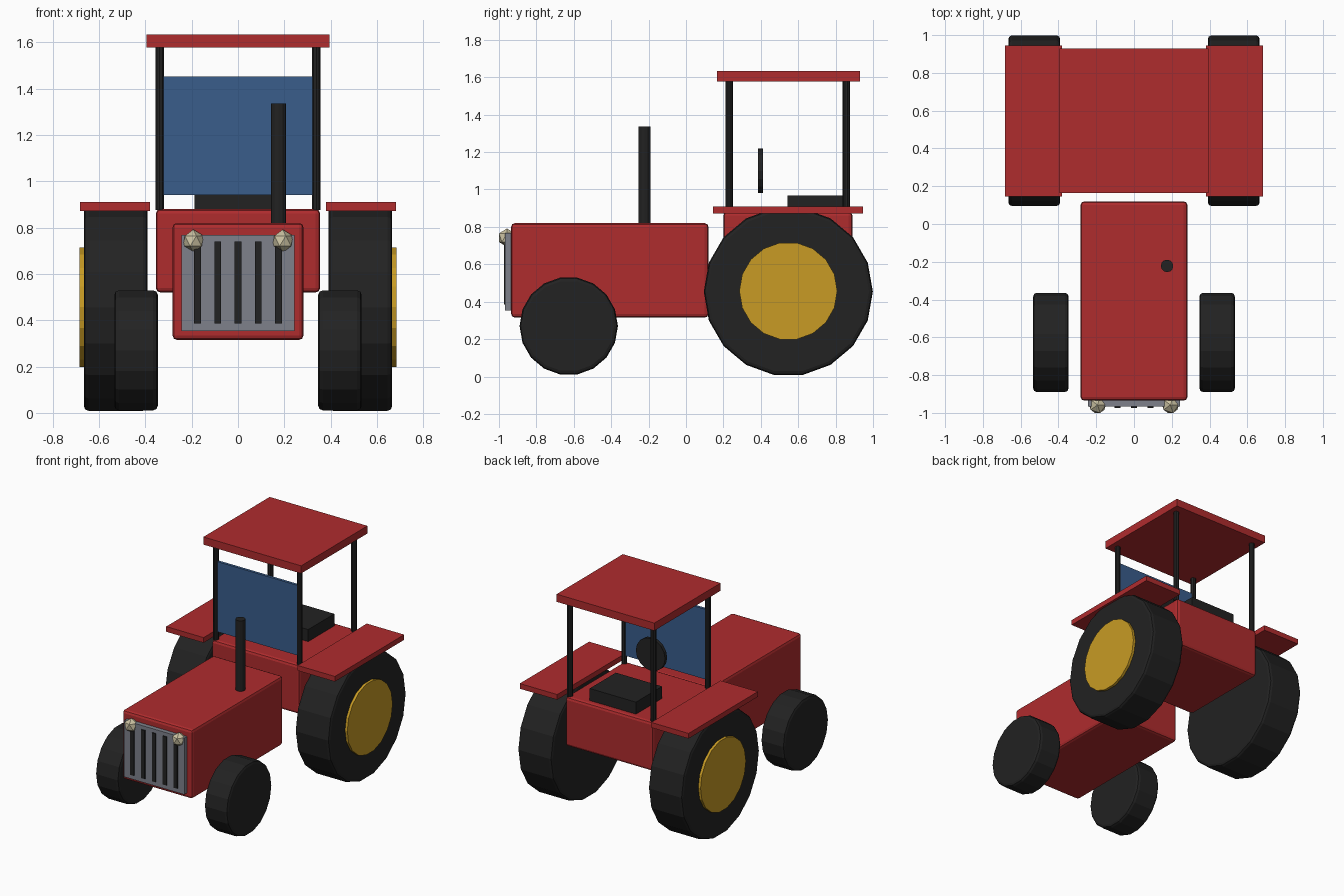
import bpy, math

if "Cube" in bpy.data.objects:
    bpy.data.objects.remove(bpy.data.objects["Cube"])


def material(name, rgb):
    m = bpy.data.materials.new(name)
    m.diffuse_color = (*rgb, 1)
    m.use_nodes = True
    m.node_tree.nodes["Principled BSDF"].inputs["Base Color"].default_value = m.diffuse_color
    return m


RED = material("red paint", (0.43, 0.025, 0.027))
BLACK = material("black rubber", (0.016, 0.016, 0.016))
GOLD = material("yellow hub", (0.58, 0.33, 0.018))
GREY = material("grey metal", (0.21, 0.22, 0.26))
GLASS = material("blue glass", (0.041, 0.11, 0.26))
LAMP = material("cream lamp", (0.60, 0.54, 0.36))


def finish(name, mat, bevel=0):
    ob = bpy.context.object
    ob.name = name
    ob.data.materials.append(mat)
    if bevel:
        b = ob.modifiers.new("bevel", 'BEVEL')
        b.width = bevel
        b.segments = 2
    return ob


def box(name, mat, x, y, z, bevel=0):
    """Box from (min, max) pairs on each axis."""
    bpy.ops.mesh.primitive_cube_add(size=1, location=[sum(r) / 2 for r in (x, y, z)])
    ob = finish(name, mat, bevel)
    for v in ob.data.vertices:
        v.co = [c * (r[1] - r[0]) for c, r in zip(v.co, (x, y, z))]
    return ob


def rod(name, mat, centre, radius, length, axis='Z', sides=12, bevel=0):
    rot = {'X': (0, math.pi / 2, 0), 'Y': (math.pi / 2, 0, 0), 'Z': (0, 0, 0)}[axis]
    bpy.ops.mesh.primitive_cylinder_add(vertices=sides, radius=radius, depth=length,
                                        location=centre, rotation=rot)
    return finish(name, mat, bevel)


# Main body
box("hood", RED, (-0.283, 0.283), (-0.935, 0.12), (0.315, 0.82), 0.02)
box("rear_body", RED, (-0.355, 0.355), (0.20, 0.89), (0.52, 0.88), 0.02)

# Grille with vertical slots
box("grille", GREY, (-0.243, 0.243), (-0.967, -0.925), (0.354, 0.767))
for i in range(5):
    x = (i - 2) * 0.0875
    box("grille_slot", BLACK, (x - 0.015, x + 0.015), (-0.974, -0.96), (0.385, 0.74))

# Exhaust, seat and steering wheel
rod("exhaust", BLACK, (0.175, -0.222, 1.068), 0.033, 0.535)
box("seat", BLACK, (-0.187, 0.187), (0.543, 0.845), (0.87, 0.968))
rod("steering_wheel", BLACK, (0, 0.398, 1.10), 0.118, 0.025, 'Y', 16)

# Cab roof and windshield
box("roof", RED, (-0.395, 0.395), (0.165, 0.93), (1.578, 1.634))
box("windshield", GLASS, (-0.325, 0.325), (0.22, 0.24), (0.94, 1.452))

# Mirrored parts
for s in (-1, 1):
    for y in (0.23, 0.857):
        rod("cab_post", BLACK, (s * 0.338, y, 1.23), 0.02, 0.71, sides=10)
    box("fender", RED, sorted((s * 0.38, s * 0.682)), (0.145, 0.945), (0.872, 0.91))
    rod("rear_wheel", BLACK, (s * 0.528, 0.547, 0.454), 0.452, 0.275, 'X', 18, 0.02)
    rod("rear_hub", GOLD, (s * 0.63, 0.547, 0.457), 0.262, 0.108, 'X', 18)
    rod("front_wheel", BLACK, (s * 0.44, -0.627, 0.27), 0.263, 0.188, 'X', 18, 0.02)
    bpy.ops.mesh.primitive_ico_sphere_add(subdivisions=1, radius=0.05,
                                          location=(s * 0.193, -0.9575, 0.742))
    finish("headlight", LAMP)
